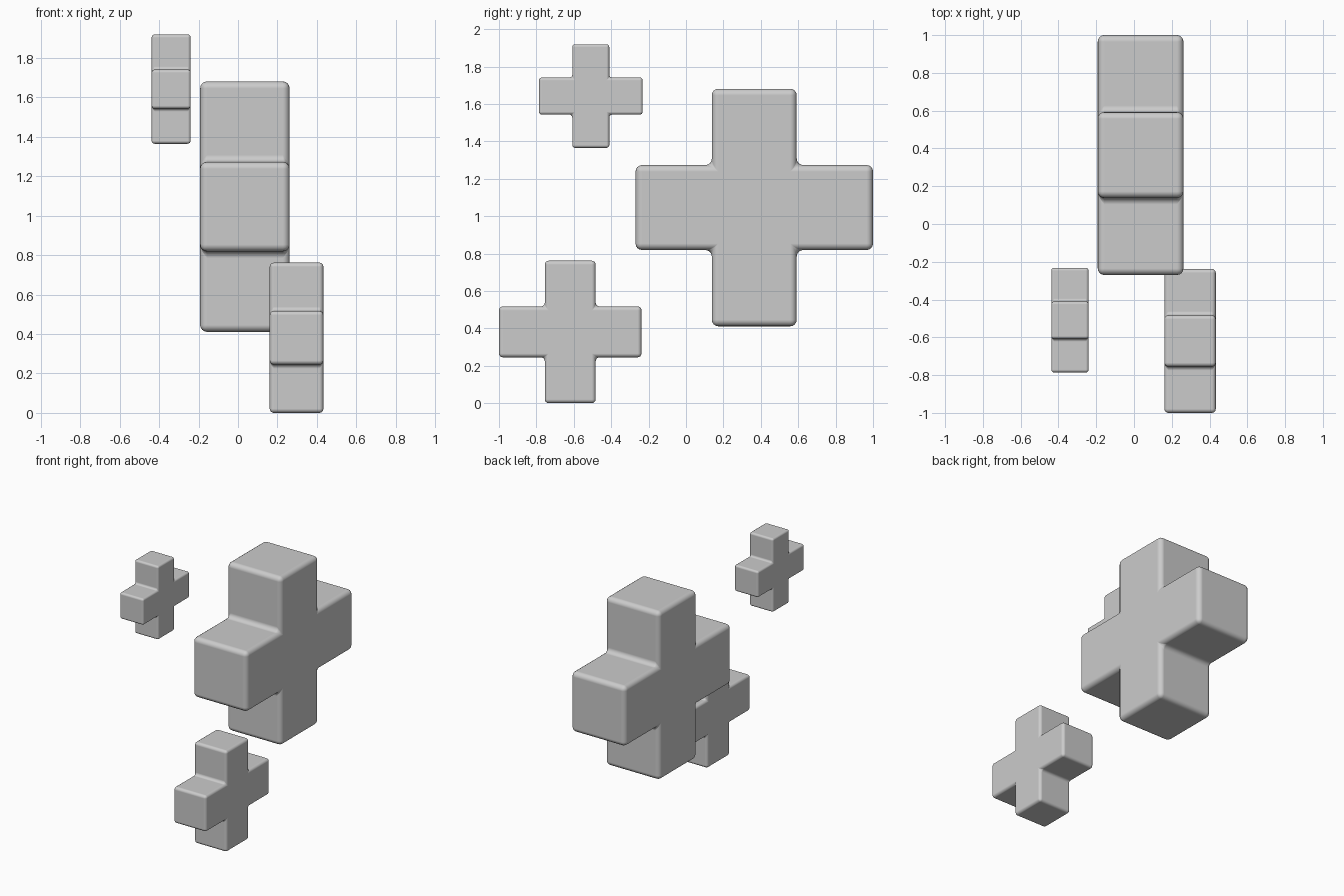
import bpy, bmesh

if "Cube" in bpy.data.objects:
    bpy.data.objects.remove(bpy.data.objects["Cube"])


def plus_block(name, center, half_len, half_wid):
    """Plus-shaped profile in the YZ plane, extruded along X and softly rounded."""
    L, w = half_len, half_wid
    quarter = [(w, L), (w, w), (L, w)]
    outline = []
    for _ in range(4):
        outline += quarter
        quarter = [(b, -a) for a, b in quarter]

    bm = bmesh.new()
    face = bm.faces.new([bm.verts.new((-w, y, z)) for y, z in outline])
    ext = bmesh.ops.extrude_face_region(bm, geom=[face])
    verts = [v for v in ext["geom"] if isinstance(v, bmesh.types.BMVert)]
    bmesh.ops.translate(bm, verts=verts, vec=(2 * w, 0, 0))
    bmesh.ops.recalc_face_normals(bm, faces=bm.faces)
    for f in bm.faces:
        f.smooth = True

    mesh = bpy.data.meshes.new(name)
    bm.to_mesh(mesh)
    bm.free()
    obj = bpy.data.objects.new(name, mesh)
    obj.location = center
    bpy.context.collection.objects.link(obj)

    # rounded edges and inner fillets, with flat faces kept flat
    bevel = obj.modifiers.new("round_edges", 'BEVEL')
    bevel.width = 0.055 * L
    bevel.segments = 4
    bevel.limit_method = 'ANGLE'
    bevel.harden_normals = True
    return obj


# Three plus signs of the same proportions
plus_block("large_plus", (0.035, 0.365, 1.046), 0.635, 0.227)
plus_block("medium_plus", (0.297, -0.619, 0.381), 0.381, 0.136)
plus_block("small_plus", (-0.339, -0.509, 1.642), 0.277, 0.099)
